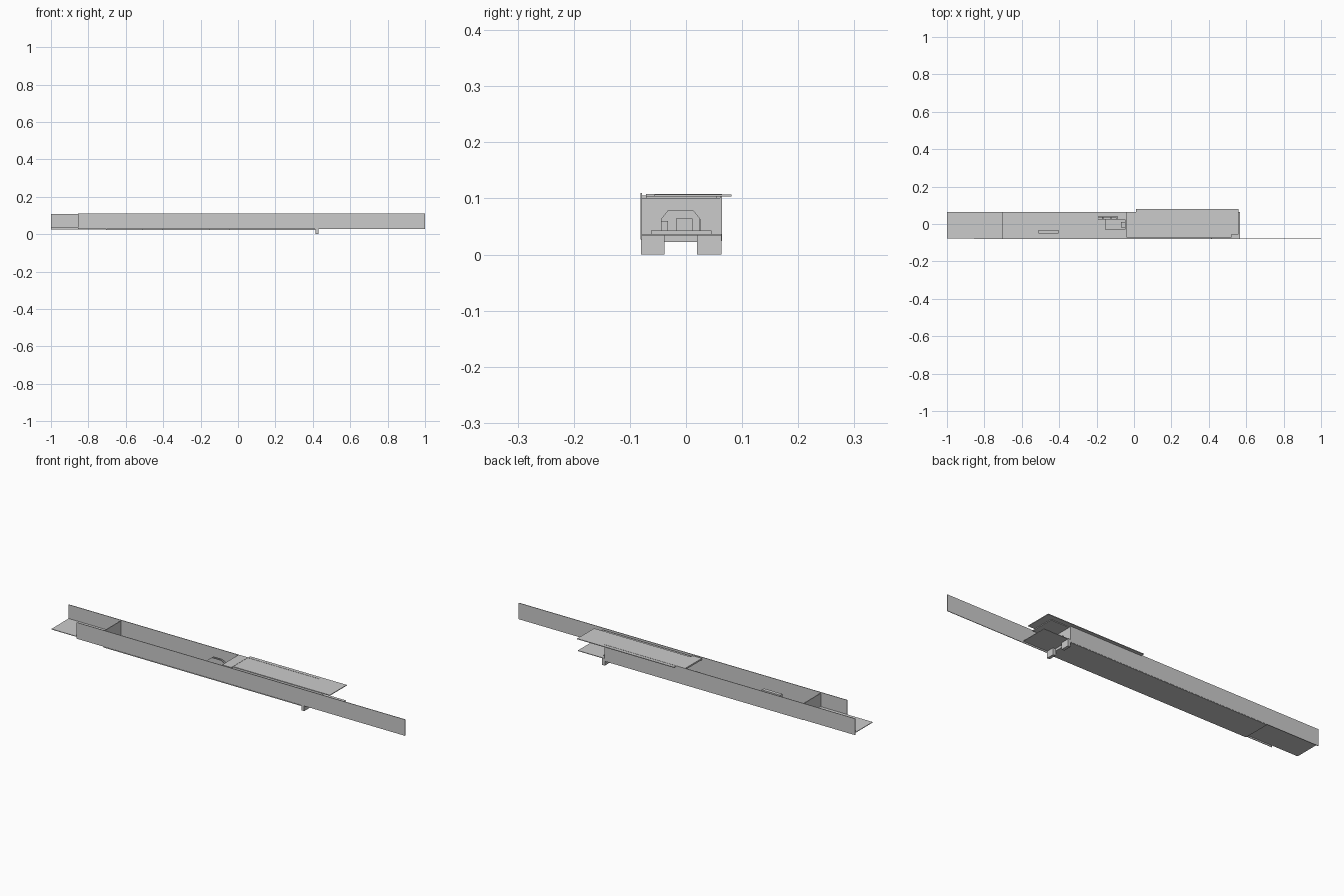
import bpy, bmesh

def box(name, x, y, z):
    """Box from (min, max) ranges on each axis."""
    bm = bmesh.new()
    bmesh.ops.create_cube(bm, size=1)
    for v in bm.verts:
        for i, r in enumerate((x, y, z)):
            v.co[i] = (r[0] + r[1]) / 2 + v.co[i] * (r[1] - r[0])
    return finish(name, bm)

def finish(name, bm):
    me = bpy.data.meshes.new(name)
    bm.to_mesh(me)
    bm.free()
    ob = bpy.data.objects.new(name, me)
    bpy.context.collection.objects.link(ob)
    return ob

def extrude(name, pts, start, depth, axis):
    """Extrude a 2D profile: axis 'x' takes (y, z) points, 'y' takes (x, z)."""
    bm = bmesh.new()
    if axis == 'x':
        co, d = [(start, a, b) for a, b in pts], (depth, 0, 0)
    else:
        co, d = [(a, start, b) for a, b in pts], (0, depth, 0)
    f = bm.faces.new([bm.verts.new(c) for c in co])
    r = bmesh.ops.extrude_face_region(bm, geom=[f], use_keep_orig=True)
    bmesh.ops.translate(bm, vec=d, verts=[g for g in r['geom'] if isinstance(g, bmesh.types.BMVert)])
    bmesh.ops.recalc_face_normals(bm, faces=bm.faces)
    return finish(name, bm)

# Long side walls
box("front_wall", (-0.855, 1.0), (-0.081, -0.078), (0.027, 0.11))
box("back_wall", (-1.0, 0.415), (0.061, 0.064), (0.024, 0.108))

# Stepped floor: raised ends and a lower middle
box("left_floor", (-1.0, -0.705), (-0.078, 0.062), (0.034, 0.037))
box("middle_floor", (-0.705, 0.415), (-0.08, 0.063), (0.022, 0.025))
box("right_floor", (0.415, 0.567), (-0.078, 0.063), (0.034, 0.037))
box("floor_step", (-0.707, -0.704), (-0.078, 0.062), (0.022, 0.037))
box("floor_lip", (0.428, 0.434), (-0.062, 0.045), (0.036, 0.043))

# Cross panel near the left end
box("bulkhead", (-0.707, -0.703), (-0.078, 0.062), (0.036, 0.105))

# End panel with an arched opening
arch = [(-0.08, 0.022), (-0.08, 0.101), (0.063, 0.101), (0.063, 0.022),
        (0.025, 0.022), (0.025, 0.063), (0.013, 0.078), (-0.032, 0.078),
        (-0.044, 0.063), (-0.044, 0.022)]
extrude("end_panel", arch, 0.413, 0.004, 'x')
box("end_sill", (0.413, 0.417), (-0.044, 0.025), (0.022, 0.042))

# Two feet under the end panel
for side, y in (("front", (-0.08, -0.038)), ("back", (0.02, 0.063))):
    box(side + "_foot", (0.415, 0.43), y, (0.0, 0.037))

# Top cover plates
box("lower_cover", (0.012, 0.558), (-0.056, 0.081), (0.1035, 0.107))
box("upper_cover", (-0.04, 0.52), (-0.071, 0.055), (0.1, 0.1035))
box("cover_rail", (-0.04, 0.012), (-0.071, 0.062), (0.1035, 0.108))

# Inner mechanism brackets
profile = [(-0.19, 0.04), (-0.19, 0.055), (-0.165, 0.075), (-0.115, 0.075),
           (-0.085, 0.058), (-0.085, 0.04)]
for i, y in enumerate((0.024, 0.036)):
    extrude("link_plate_%d" % i, profile, y, 0.003, 'y')
for i, x in enumerate((-0.17, -0.125, -0.095)):
    box("link_pin_%d" % i, (x, x + 0.008), (0.025, 0.038), (0.045, 0.056))
box("latch_base", (-0.155, -0.045), (-0.03, 0.024), (0.025, 0.042))
box("latch_block", (-0.07, -0.045), (-0.018, 0.012), (0.042, 0.064))
box("catch_bar", (-0.51, -0.405), (-0.05, -0.032), (0.025, 0.06))
